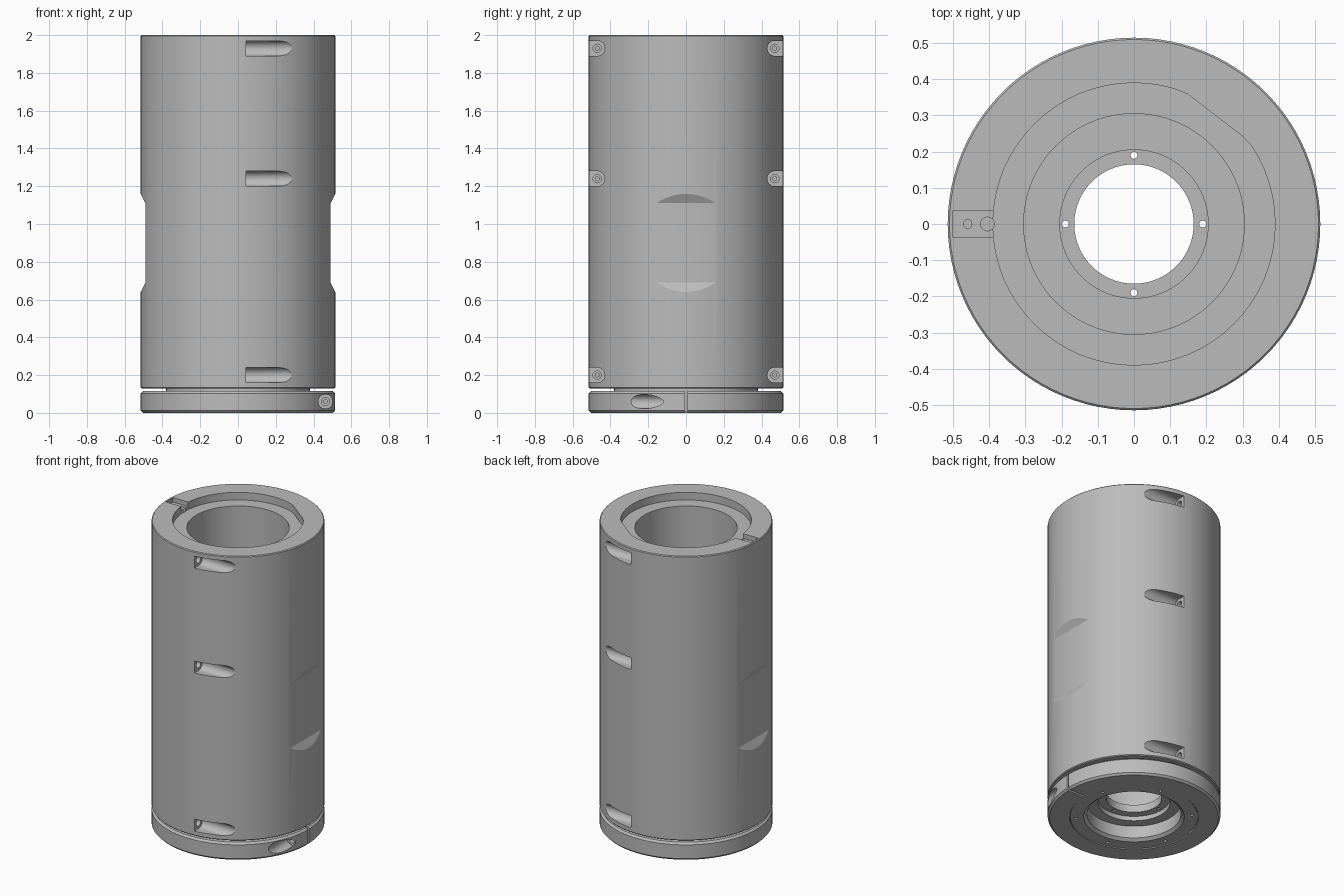
import bpy, bmesh
from math import radians, pi, cos, sin
from mathutils import Matrix, Vector

old = bpy.data.objects.get("Cube")
if old:
    bpy.data.objects.remove(old, do_unlink=True)

metal = bpy.data.materials.new("machined_grey")
metal.use_nodes = True
GREY = (0.5, 0.5, 0.5, 1)
metal.diffuse_color = GREY
metal.node_tree.nodes["Principled BSDF"].inputs["Base Color"].default_value = GREY


def make(name, bm):
    bmesh.ops.recalc_face_normals(bm, faces=bm.faces)
    mesh = bpy.data.meshes.new(name)
    bm.to_mesh(mesh)
    bm.free()
    mesh.materials.append(metal)
    ob = bpy.data.objects.new(name, mesh)
    bpy.context.collection.objects.link(ob)
    return ob


def lathe(name, profile, steps=96):
    """Revolve a closed (radius, height) profile around z."""
    bm = bmesh.new()
    vs = [bm.verts.new((r, 0, z)) for r, z in profile]
    es = [bm.edges.new((a, b)) for a, b in zip(vs, vs[1:] + vs[:1])]
    bmesh.ops.spin(bm, geom=vs + es, cent=(0, 0, 0), axis=(0, 0, 1),
                   angle=2 * pi, steps=steps, use_merge=True)
    bmesh.ops.remove_doubles(bm, verts=bm.verts, dist=1e-5)
    return make(name, bm)


def rod(name, start, end, radius, sides=32):
    a, b = Vector(start), Vector(end)
    turn = (b - a).to_track_quat('Z', 'Y').to_matrix().to_4x4()
    bm = bmesh.new()
    bmesh.ops.create_cone(bm, cap_ends=True, segments=sides, radius1=radius, radius2=radius,
                          depth=(b - a).length, matrix=Matrix.Translation((a + b) / 2) @ turn)
    return make(name, bm)


def block(name, low, high):
    a, b = Vector(low), Vector(high)
    bm = bmesh.new()
    bmesh.ops.create_cube(bm, size=1, matrix=Matrix.Translation((a + b) / 2)
                          @ Matrix.Diagonal((*(b - a), 1)))
    return make(name, bm)


def cut(target, cutter):
    cutter.hide_render = True
    mod = target.modifiers.new("cut", 'BOOLEAN')
    mod.operation, mod.solver, mod.object = 'DIFFERENCE', 'EXACT', cutter
    bpy.context.view_layer.objects.active = target
    bpy.ops.object.modifier_apply(modifier=mod.name)
    bpy.data.objects.remove(cutter, do_unlink=True)


def smooth(ob):
    bpy.ops.object.select_all(action='DESELECT')
    ob.select_set(True)
    bpy.context.view_layer.objects.active = ob
    bpy.ops.object.shade_smooth_by_angle(angle=radians(25))


R = 0.515
# Main tube with bore, floor plate and stepped lower neck
tube = lathe("main_tube", [
    (R - .005, 2), (R, 1.995), (R, .135), (R - .005, .13), (.38, .13), (.38, .004),
    (.30, .004), (.28, .02), (.28, .1), (.215, .1), (.215, .13), (.165, .13),
    (.165, .18), (.205, .18), (.205, .2), (.305, .2), (.305, 2)])

# Recess in the top rim, with one flattened side
recess = rod("recess_cutter", (0, 0, 1.95), (0, 0, 2.1), .39, 64)
side = Vector((cos(radians(52.5)), sin(radians(52.5)), 0))
for v in recess.data.vertices:
    v.co -= side * max(0, v.co.dot(side) - .375)
cut(tube, recess)

# Key slot in the top rim with its small holes
cut(tube, block("slot_cutter", (-.5, -.037, 1.97), (-.36, .037, 2.1)))
for x, r, n in ((-.46, .012, 12), (-.405, .019, 24)):
    cut(tube, rod("slot_hole_cutter", (x, 0, 1.9), (x, 0, 2.05), r, n))

# Wrench flats on both sides
for s in (1, -1):
    bm = bmesh.new()
    face = bm.faces.new([bm.verts.new((s * x, -.25, z)) for x, z in
                         ((.49, .69), (.49, 1.11), (.55, 1.23), (.55, .57))])
    ext = bmesh.ops.extrude_face_region(bm, geom=[face])["geom"]
    bmesh.ops.translate(bm, vec=(0, .5, 0),
                        verts=[g for g in ext if isinstance(g, bmesh.types.BMVert)])
    cut(tube, make("flat_cutter", bm))

# Screw pockets in the tube: three heights, front and back
for z in (.2, 1.24, 1.93):
    for s in (1, -1):
        y = s * .47
        cut(tube, rod("pocket_cutter", (.042, y, z), (.6, y, z), .04))
        cut(tube, block("pocket_mouth_cutter", (.042, min(y, s * .56), z - .0395),
                        (.2, max(y, s * .56), z + .0395)))
        cut(tube, rod("screw_hole_cutter", (-.03, y, z), (.06, y, z), .022, 20))
        smooth(rod("pocket_screw", (-.035, y, z), (.02, y, z), .014, 6))

# Small holes through the floor plate and in the bottom face
for i in range(4):
    a = i * pi / 2
    x, y = .19 * cos(a), .19 * sin(a)
    cut(tube, rod("floor_hole_cutter", (x, y, .1), (x, y, .19), .01, 8))
for i in range(6):
    a = i * pi / 3 + .3
    x, y = .345 * cos(a), .345 * sin(a)
    cut(tube, rod("base_hole_cutter", (x, y, -.05), (x, y, .06), .01, 12))
smooth(tube)

# Split clamp collar around the neck
collar = lathe("clamp_collar", [
    (R - .012, 0), (R, .012), (R, .103), (R - .012, .115), (.384, .115), (.384, 0)])
cut(collar, block("split_cutter", (.3, -.007, -.1), (.6, .007, .2)))
cut(collar, rod("collar_pocket_cutter", (.463, -.6, .06), (.463, -.1, .06), .038))
cut(collar, rod("collar_hole_cutter", (.463, -.15, .06), (.463, -.06, .06), .022, 20))
smooth(collar)
smooth(rod("collar_screw", (.463, -.08, .06), (.463, -.055, .06), .014, 6))
